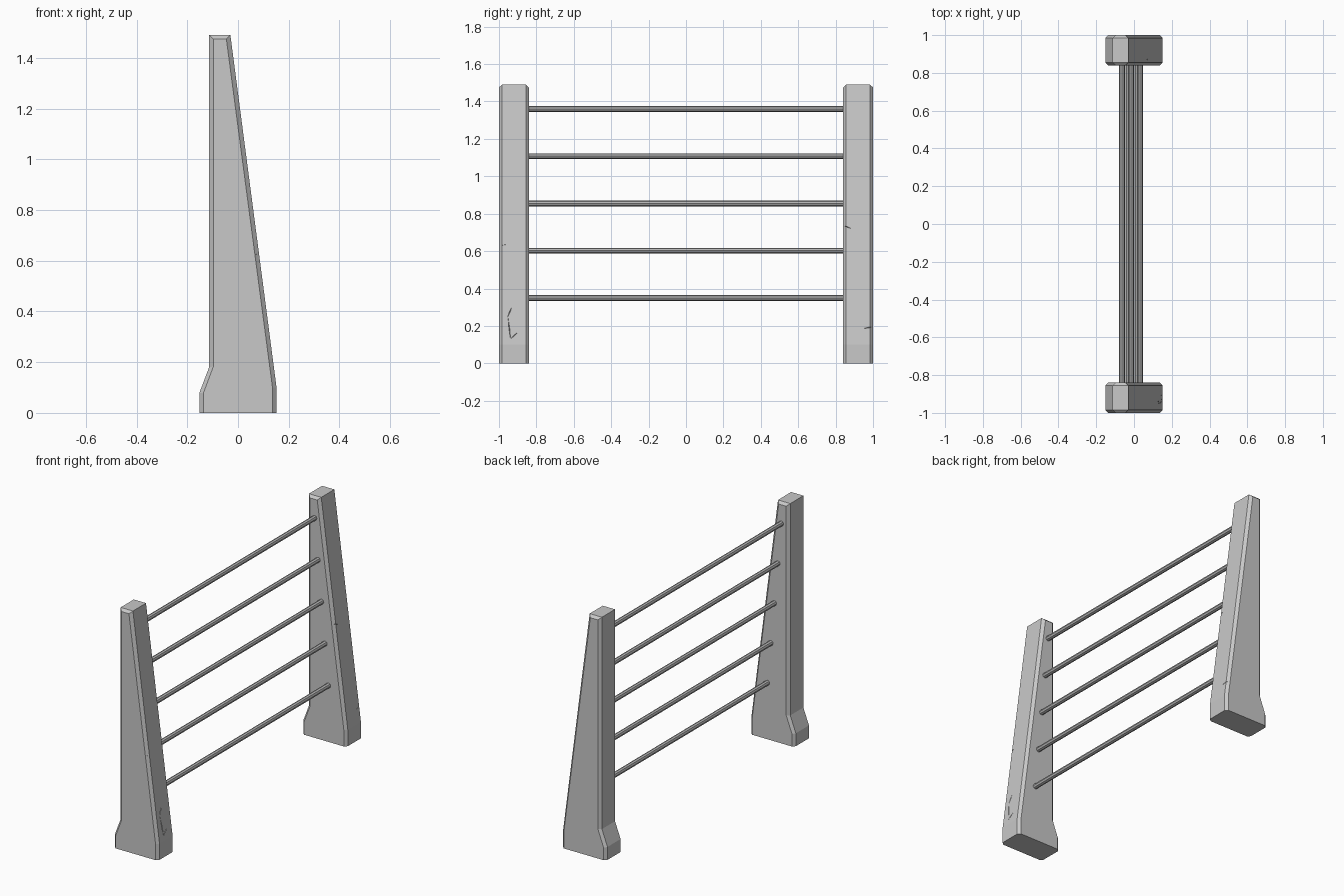
import bpy, bmesh, math
from mathutils import Vector

if "Cube" in bpy.data.objects:
    bpy.data.objects.remove(bpy.data.objects["Cube"])


def material(name, v):
    m = bpy.data.materials.new(name)
    m.diffuse_color = (v, v, v, 1)
    m.use_nodes = True
    m.node_tree.nodes["Principled BSDF"].inputs["Base Color"].default_value = m.diffuse_color
    return m


concrete = material("concrete grey", 0.58)
steel = material("steel grey", 0.46)
HALF = 0.08          # half thickness of a post
POST_Y = 0.92

# Side outline of a post and the same outline set in for the chamfer
OUTER = [(-0.152, 0), (0.152, 0), (0.152, 0.1), (-0.03, 1.49),
         (-0.114, 1.49), (-0.114, 0.18), (-0.152, 0.08)]
INNER = [(-0.137, 0), (0.136, 0), (0.136, 0.1), (-0.046, 1.475),
         (-0.097, 1.475), (-0.097, 0.183), (-0.137, 0.077)]


def add_object(name, bm, mat):
    bmesh.ops.recalc_face_normals(bm, faces=bm.faces)
    me = bpy.data.meshes.new(name)
    bm.to_mesh(me)
    bm.free()
    ob = bpy.data.objects.new(name, me)
    bpy.context.collection.objects.link(ob)
    me.materials.append(mat)
    return ob


# Chamfered post: four outline rings bridged along y
def post(name, y):
    bm = bmesh.new()
    rings = []
    for dy, prof in ((-HALF, INNER), (-HALF + 0.016, OUTER),
                     (HALF - 0.016, OUTER), (HALF, INNER)):
        rings.append([bm.verts.new((x, y + dy, z)) for x, z in prof])
    n = len(OUTER)
    for a, b in zip(rings, rings[1:]):
        for i in range(n):
            j = (i + 1) % n
            bm.faces.new((a[i], a[j], b[j], b[i]))
    bm.faces.new(rings[0])
    bm.faces.new(rings[-1])
    return add_object(name, bm, concrete)


# Point on the sloped face
def on_slope(y, z):
    return Vector((0.152 - 0.1309 * max(z - 0.1, 0), y, z))


# Thin tapering crack cut along a short line
def crack(ob, a, b, normal, width=0.0025, depth=0.008):
    side = (b - a).cross(normal).normalized() * width
    mid = (a + b) / 2
    bm = bmesh.new()
    for v in (a, b, mid + side, mid - side,
              mid + normal * depth, mid - normal * depth):
        bm.verts.new(v)
    bmesh.ops.convex_hull(bm, input=bm.verts)
    cutter = add_object("crack_cutter", bm, concrete)
    cutter.hide_render = True
    cutter.hide_viewport = True
    mod = ob.modifiers.new("crack", 'BOOLEAN')
    mod.operation = 'DIFFERENCE'
    mod.solver = 'EXACT'
    mod.object = cutter


front_post = post("front_post", -POST_Y)
back_post = post("back_post", POST_Y)
slope_normal = Vector((1, 0, 0.13)).normalized()
for ob, p, q in ((front_post, (-0.93, 0.305), (-0.955, 0.245)),
                 (front_post, (-0.952, 0.25), (-0.937, 0.12)),
                 (front_post, (-0.94, 0.13), (-0.90, 0.165)),
                 (back_post, (0.82, 0.745), (0.885, 0.72)),
                 (back_post, (0.945, 0.185), (1.02, 0.20))):
    crack(ob, on_slope(*p), on_slope(*q), slope_normal)
# Crack running over the chamfered corner of the front post
crack(front_post, Vector((0.03, -1.0, 0.613)), Vector((0.092, -0.965, 0.637)),
      Vector((0.6, -0.8, 0)), width=0.003, depth=0.02)

# Five rails stepping back with the slope of the posts
for i in range(5):
    bpy.ops.mesh.primitive_cylinder_add(
        vertices=8, radius=0.0155, depth=1.72,
        location=(0.031 - i * 0.0238, 0, 0.35 + i * 0.2525),
        rotation=(math.pi / 2, 0, 0))
    rail = bpy.context.object
    rail.name = f"rail_{i + 1}"
    rail.data.materials.append(steel)
